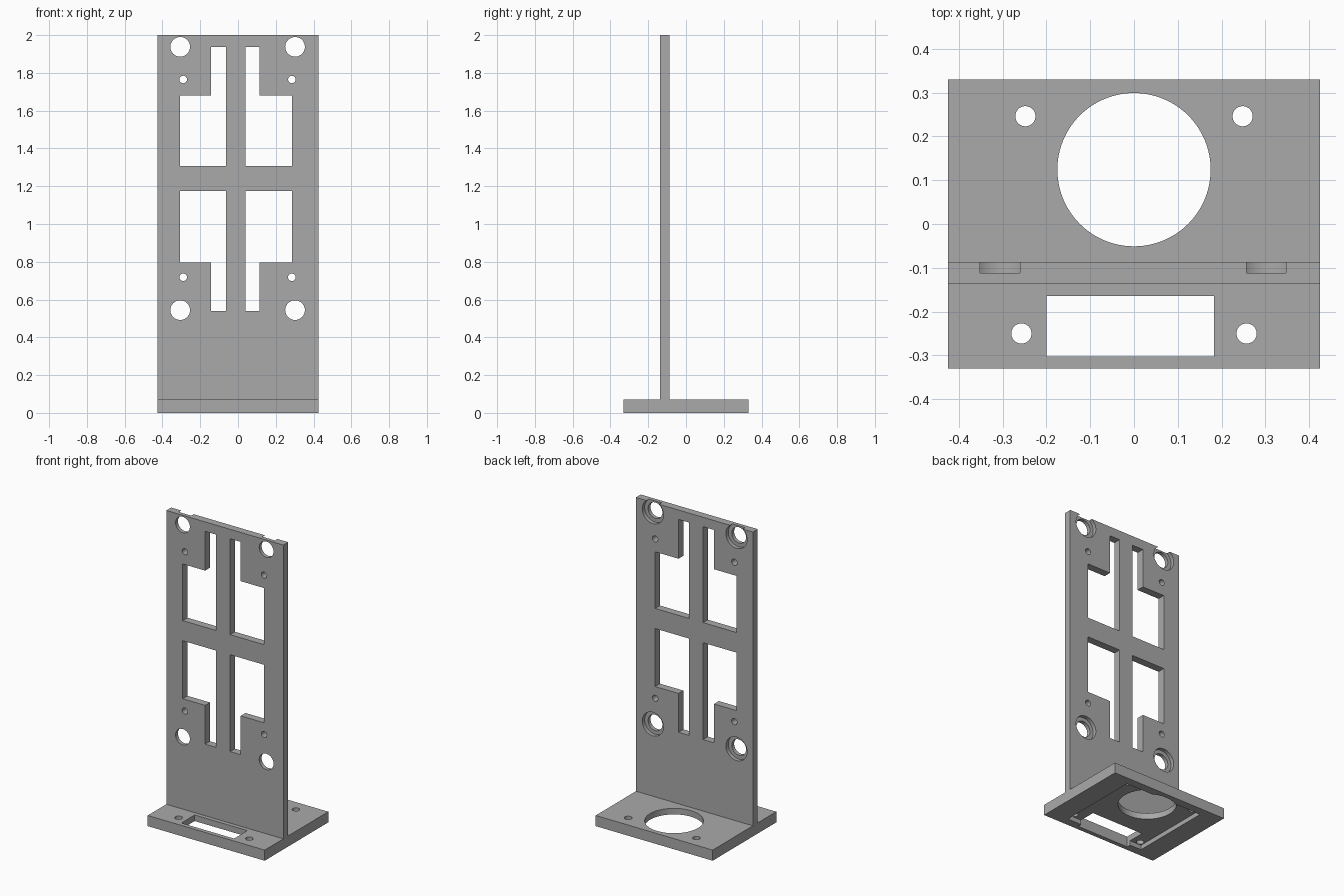
import bpy
import bmesh
from math import cos, sin, tau
from mathutils import Vector

cube = bpy.data.objects.get("Cube")
if cube:
    bpy.data.objects.remove(cube, do_unlink=True)

grey = bpy.data.materials.new("plain grey")
grey.use_nodes = True
colour = (0.4, 0.4, 0.4, 1)
grey.diffuse_color = colour
grey.node_tree.nodes["Principled BSDF"].inputs["Base Color"].default_value = colour


def prism(name, outline, start, end, upright=False):
    """Extrude a closed outline along z, or along y when upright."""
    def place(u, v, d):
        return Vector((u, d, v)) if upright else Vector((u, v, d))
    bm = bmesh.new()
    face = bm.faces.new([bm.verts.new(place(u, v, start)) for u, v in outline])
    extruded = bmesh.ops.extrude_face_region(bm, geom=[face])["geom"]
    moved = [g for g in extruded if isinstance(g, bmesh.types.BMVert)]
    bmesh.ops.translate(bm, verts=moved, vec=place(0, 0, end - start))
    bmesh.ops.recalc_face_normals(bm, faces=bm.faces)
    mesh = bpy.data.meshes.new(name)
    bm.to_mesh(mesh)
    bm.free()
    mesh.materials.append(grey)
    obj = bpy.data.objects.new(name, mesh)
    bpy.context.collection.objects.link(obj)
    return obj


def rect(x0, x1, y0, y1):
    return [(x0, y0), (x1, y0), (x1, y1), (x0, y1)]


def circle(x, y, radius, sides=48):
    return [(x + radius * cos(tau * i / sides), y + radius * sin(tau * i / sides))
            for i in range(sides)]


def carve(part, cutters):
    """Subtract every cutter from the part, then discard the cutters."""
    for cutter in cutters:
        cutter.hide_render = True
        mod = part.modifiers.new("cut", "BOOLEAN")
        mod.operation = "DIFFERENCE"
        mod.solver = "EXACT"
        mod.object = cutter
    bpy.context.view_layer.update()
    graph = bpy.context.evaluated_depsgraph_get()
    mesh = bpy.data.meshes.new_from_object(part.evaluated_get(graph))
    part.modifiers.clear()
    part.data = mesh
    for cutter in cutters:
        bpy.data.objects.remove(cutter, do_unlink=True)
    bpy.ops.object.select_all(action="DESELECT")
    part.select_set(True)
    bpy.context.view_layer.objects.active = part
    bpy.ops.object.shade_smooth_by_angle(angle=0.5)


HALF_WIDTH, HALF_DEPTH, BASE_TOP = 0.425, 0.33, 0.07
FRONT, BACK = -0.137, -0.087

# Base with lens opening, front window, screw holes and shallow recess below
base = prism("base", rect(-HALF_WIDTH, HALF_WIDTH, -HALF_DEPTH, HALF_DEPTH), 0, BASE_TOP)
base_shapes = [circle(0, 0.124, 0.175, 96), rect(-0.2, 0.183, -0.302, -0.164)]
for side in (-1, 1):
    base_shapes += [circle(side * 0.248, 0.246, 0.023), circle(side * 0.257, -0.25, 0.023)]
base_cuts = [prism("base_cutter", shape, -0.1, 0.2) for shape in base_shapes]
base_cuts.append(prism("recess_cutter", rect(-0.285, 0.285, -0.275, 0.275), -0.1, 0.03))
carve(base, base_cuts)

# Upright plate with stepped windows, small holes and counterbored mounting holes
plate = prism("upright_plate", rect(-HALF_WIDTH, HALF_WIDTH, BASE_TOP, 2), FRONT, BACK, True)
plate_cuts = []


def cut_plate(shape, start=-0.3):
    plate_cuts.append(prism("plate_cutter", shape, start, 0.1, True))


for inner, step, outer in ((-0.063, -0.143, -0.306), (0.039, 0.115, 0.285)):
    for near, shoulder, tip in ((1.308, 1.68, 1.938), (1.176, 0.795, 0.54)):
        cut_plate([(inner, near), (outer, near), (outer, shoulder),
                   (step, shoulder), (step, tip), (inner, tip)])
for x, small_x in ((-0.306, -0.29), (0.302, 0.285)):
    for z, small_z in ((1.938, 1.765), (0.544, 0.718)):
        cut_plate(circle(x, z, 0.052))
        cut_plate(circle(x, z, 0.077), -0.112)
        cut_plate(circle(small_x, small_z, 0.02, 32))
carve(plate, plate_cuts)
